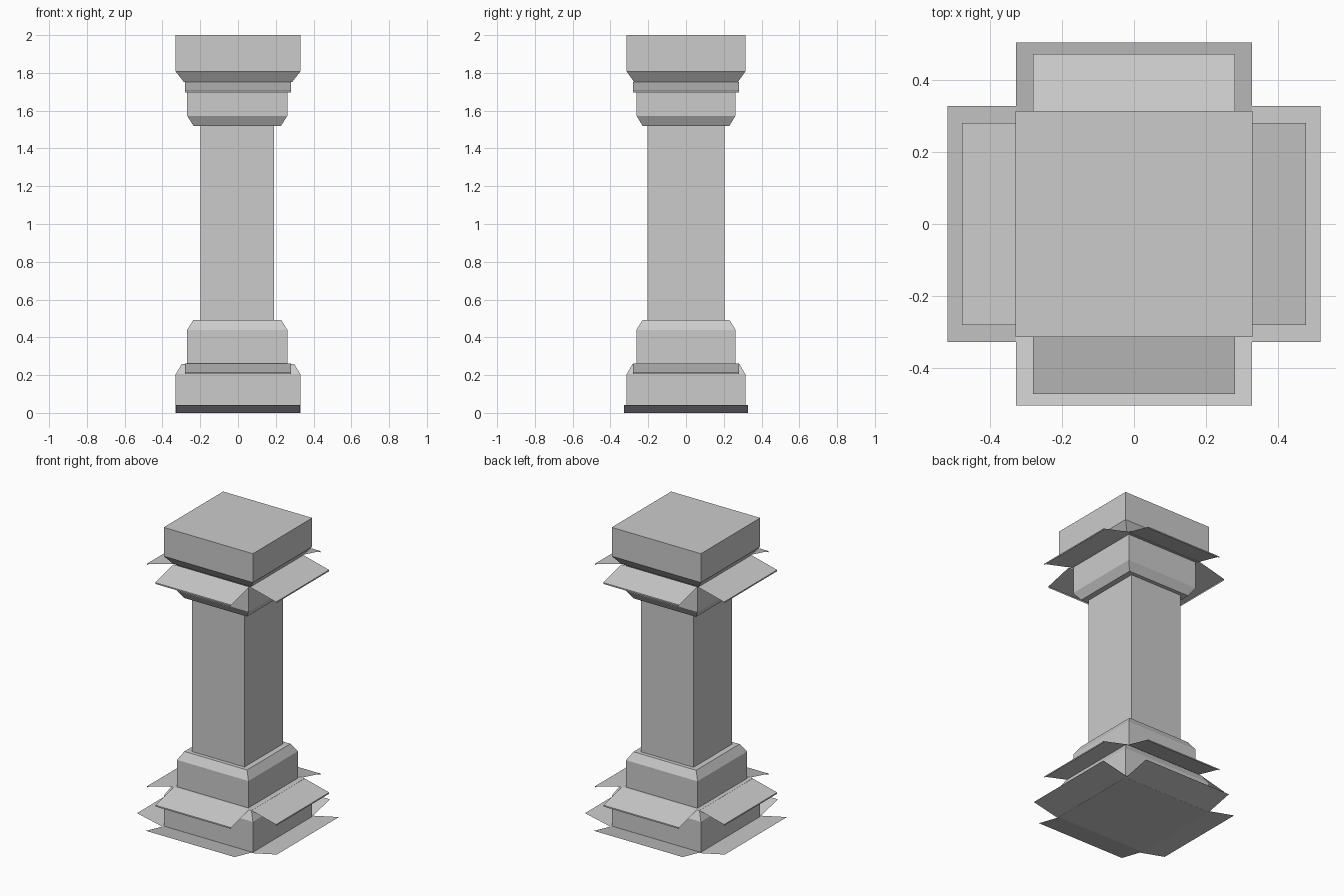
import bpy, bmesh

if "Cube" in bpy.data.objects:
    bpy.data.objects.remove(bpy.data.objects["Cube"])

def finish(name, bm):
    mesh = bpy.data.meshes.new(name)
    bm.to_mesh(mesh)
    bm.free()
    ob = bpy.data.objects.new(name, mesh)
    bpy.context.collection.objects.link(ob)
    return ob

def stack(name, levels, cx=0.0):
    """Closed block lofted through rectangles (half x, half y, z)."""
    bm = bmesh.new()
    rings = [[bm.verts.new((cx + sx * hx, sy * hy, z))
              for sx, sy in ((-1, -1), (1, -1), (1, 1), (-1, 1))]
             for hx, hy, z in levels]
    for lo, hi in zip(rings, rings[1:]):
        for i in range(4):
            j = (i + 1) % 4
            bm.faces.new((lo[i], lo[j], hi[j], hi[i]))
    bm.faces.new(rings[0][::-1])
    bm.faces.new(rings[-1])
    bmesh.ops.recalc_face_normals(bm, faces=bm.faces)
    return finish(name, bm)

def flaps(name, half, profile_x, profile_y):
    """Four thin sheets; each profile is (distance out, z) from the inner edge outward."""
    bm = bmesh.new()
    for axis, profile in ((0, profile_x), (1, profile_y)):
        for side in (-1, 1):
            rows = []
            for d, z in profile:
                row = []
                for t in (-half, half):
                    p = (side * d, t, z) if axis == 0 else (t, side * d, z)
                    row.append(bm.verts.new(p))
                rows.append(row)
            for a, b in zip(rows, rows[1:]):
                f = bm.faces.new((a[0], a[1], b[1], b[0]))
                f.normal_update()
                # sloping sheets face upward, lips face outward
                sloped = abs(f.normal.z) > 0.01
                if (f.normal.z if sloped else f.normal[axis] * side) < 0:
                    f.normal_flip()
    return finish(name, bm)

# Stone blocks of the pillar
stack("base_block", [(0.33, 0.314, 0), (0.33, 0.314, 0.205), (0.297, 0.282, 0.26)])
stack("lower_collar", [(0.265, 0.262, 0.25), (0.265, 0.262, 0.44), (0.232, 0.23, 0.493)], -0.004)
stack("shaft", [(0.195, 0.204, 0.48), (0.195, 0.204, 1.53)], -0.004)
stack("upper_collar", [(0.232, 0.23, 1.52), (0.265, 0.262, 1.573), (0.265, 0.262, 1.76)], -0.004)
stack("capital_block", [(0.287, 0.275, 1.752), (0.33, 0.314, 1.807), (0.33, 0.314, 2.0)])

# Thin trim sheets sloping away from the blocks
flaps("foot_trim", 0.328, [(0.325, 0.0), (0.518, 0.042)], [(0.312, 0.0), (0.505, 0.042)])
for name, z in (("base_trim", 0.205), ("capital_trim", 1.695)):
    flaps(name, 0.281,
          [(0.287, z + 0.057), (0.478, z + 0.009), (0.478, z)],
          [(0.28, z + 0.057), (0.473, z + 0.009), (0.473, z)])
